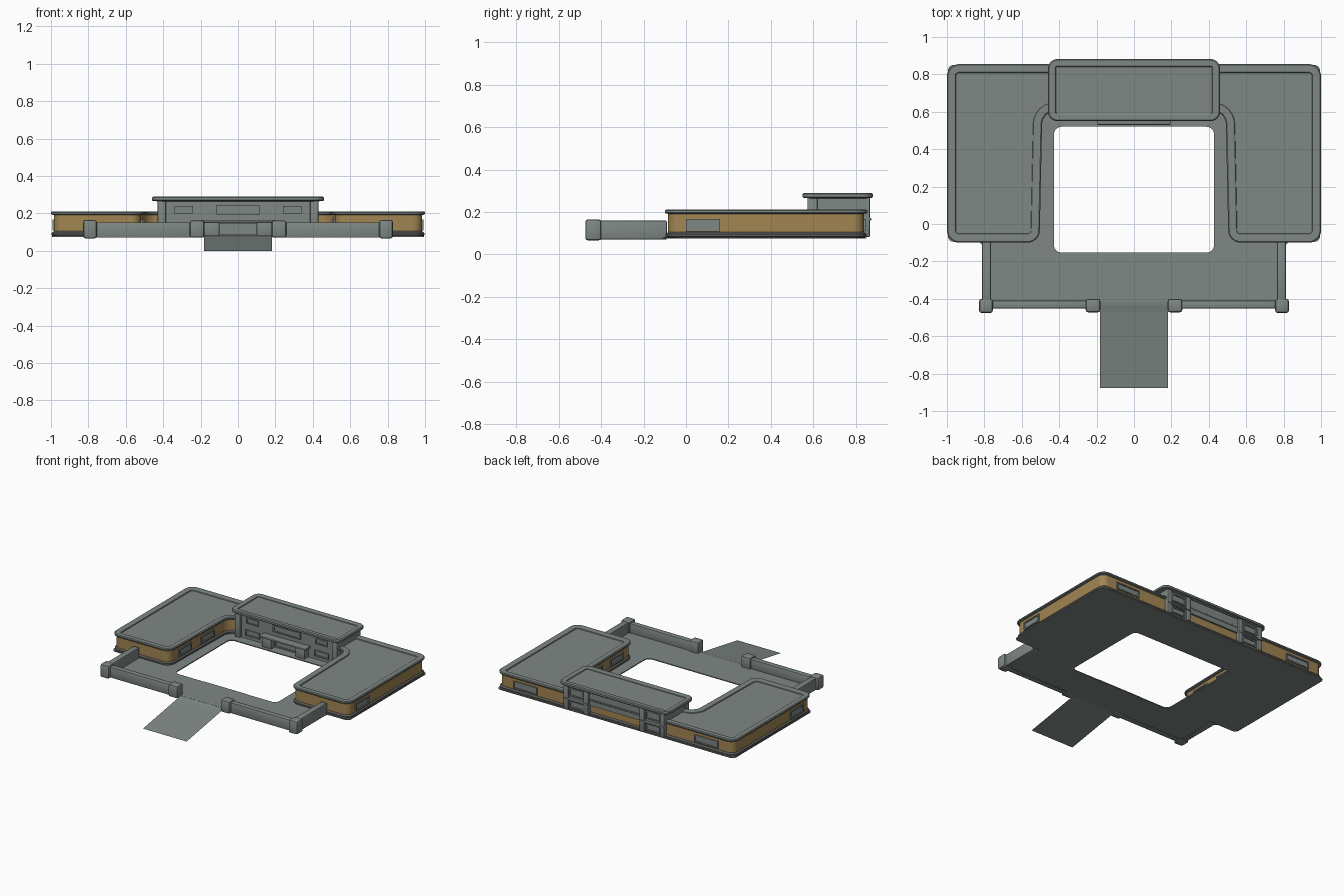
import bpy, bmesh
from mathutils import Vector

if "Cube" in bpy.data.objects:
    bpy.data.objects.remove(bpy.data.objects["Cube"])


def material(name, rgb):
    m = bpy.data.materials.new(name)
    m.diffuse_color = (*rgb, 1)
    m.use_nodes = True
    m.node_tree.nodes["Principled BSDF"].inputs["Base Color"].default_value = m.diffuse_color
    return m


GREY = material("grey stone", (0.21, 0.245, 0.23))
TAN = material("tan wall", (0.36, 0.235, 0.085))
DARK = material("dark plinth", (0.10, 0.10, 0.095))


def finish(name, bm, mat, smooth=True):
    bmesh.ops.recalc_face_normals(bm, faces=bm.faces)
    me = bpy.data.meshes.new(name)
    bm.to_mesh(me)
    bm.free()
    me.materials.append(mat)
    ob = bpy.data.objects.new(name, me)
    bpy.context.collection.objects.link(ob)
    if smooth:
        bpy.ops.object.select_all(action='DESELECT')
        ob.select_set(True)
        bpy.context.view_layer.objects.active = ob
        bpy.ops.object.shade_smooth_by_angle()
    return ob


def outline(points, r, d=0.0, steps=6):
    """Counter-clockwise outline with rounded corners, moved inwards by d."""
    P = [Vector(p) for p in points]
    out = []
    for i, p in enumerate(P):
        e1 = (p - P[i - 1]).normalized()
        e2 = (P[(i + 1) % len(P)] - p).normalized()
        n1, n2 = Vector((-e1.y, e1.x)), Vector((-e2.y, e2.x))
        s = 1 if e1.x * e2.y - e1.y * e2.x > 0 else -1
        c = p + (n1 + n2) / (1 + n1.dot(n2)) * r * s
        for k in range(steps + 1):
            out.append(c - n1.lerp(n2, k / steps).normalized() * s * (r - s * d))
    return out


def loft(name, points, r, profile, mat, bottom=False, top=False):
    """Sweep a profile of (inset, z) pairs around a rounded outline."""
    bm = bmesh.new()
    rings = [[bm.verts.new((v.x, v.y, z)) for v in outline(points, r, d)] for d, z in profile]
    n = len(rings[0])
    for a, b in zip(rings, rings[1:]):
        for i in range(n):
            j = (i + 1) % n
            bm.faces.new((a[i], a[j], b[j], b[i]))
    if bottom:
        bm.faces.new(rings[0][::-1])
    if top:
        bm.faces.new(rings[-1])
    return finish(name, bm, mat)


def box(name, x, y, z, mat, bevel=0.0):
    """Box from (min, max) pairs, optionally with rounded edges."""
    bm = bmesh.new()
    bmesh.ops.create_cube(bm, size=1)
    for v in bm.verts:
        v.co = [(lo + hi) / 2 + c * (hi - lo) for c, (lo, hi) in zip(v.co, (x, y, z))]
    if bevel:
        bmesh.ops.bevel(bm, geom=bm.edges[:], offset=bevel, segments=2, affect='EDGES', profile=0.5)
    return finish(name, bm, mat, bevel > 0)


def window(name, axis, pos, sign, centre, width, z0, z1):
    """Framed window plate on a wall facing sign * axis."""
    def part(label, u0, u1, a, b, depth):
        t = sorted((pos - sign * 0.004, pos + sign * depth))
        u = (centre + u0, centre + u1)
        x, y = (t, u) if axis == 'x' else (u, t)
        box(name + label, x, y, (a, b), GREY)
    w, f = width / 2, 0.009
    part("_pane", -w, w, z0, z1, 0.002)
    part("_sill", -w, w, z0, z0 + f, 0.009)
    part("_head", -w, w, z1 - f, z1, 0.009)
    part("_left_jamb", -w, -w + f, z0, z1, 0.009)
    part("_right_jamb", w - f, w, z0, z1, 0.009)


# U-shaped building: plinth, walls, parapet roof
U = [(1, .855), (-1, .855), (-1, -.1), (-.505, -.1), (-.49, .6), (.49, .6), (.505, -.1), (1, -.1)]
loft("plinth", U, .065, [(.012, .08), (.004, .084), (.004, .096), (.016, .105)], DARK)
loft("tan_walls", U, .065, [(.016, .1), (.016, .193)], TAN)
loft("main_roof", U, .065, [(.016, .191), (.003, .194), (0, .198), (0, .206), (.006, .211),
                            (.04, .211), (.046, .207), (.048, .2)], GREY, top=True)

# Floor slab with courtyard opening
bm = bmesh.new()
slab = [(.995, .85), (-.995, .85), (-.995, -.095), (-.81, -.095), (-.81, -.43),
        (.81, -.43), (.81, -.095), (.995, -.095)]
hole = [(.428, .52), (-.428, .52), (-.428, -.153), (.428, -.153)]
edges = []
for pts, r in ((slab, .03), (hole, .04)):
    vs = [bm.verts.new((p.x, p.y, .074)) for p in outline(pts, r)]
    edges += [bm.edges.new((vs[i - 1], vs[i])) for i in range(len(vs))]
bmesh.ops.triangle_fill(bm, use_beauty=True, edges=edges)
ext = bmesh.ops.extrude_face_region(bm, geom=bm.faces[:])
for v in ext['geom']:
    if isinstance(v, bmesh.types.BMVert):
        v.co.z = .081
finish("floor_slab", bm, GREY, False)

# Entrance ramp: sloping sheet and flat landing
bm = bmesh.new()
rows = [[bm.verts.new((x, y, z)) for x in (-.183, .183)]
        for y, z in ((-.878, 0), (-.47, .07), (-.42, .0825), (-.153, .0825))]
for a, b in zip(rows, rows[1:]):
    bm.faces.new((a[0], a[1], b[1], b[0]))
finish("entrance_ramp", bm, GREY, False)

# Front yard walls, posts and wing windows on both sides
for s, side in ((-1, "left"), (1, "right")):
    def span(a, b):
        return sorted((s * a, s * b))
    box(side + "_front_wall", span(.22, .79), (-.452, -.41), (.07, .152), GREY, .006)
    box(side + "_yard_wall", span(.765, .812), (-.43, -.09), (.07, .16), GREY, .006)
    box(side + "_corner_post", span(.755, .828), (-.475, -.4), (.066, .165), GREY, .012)
    box(side + "_gate_post", span(.18, .258), (-.472, -.4), (.07, .163), GREY, .012)
    window(side + "_outer_window", 'x', s * .984, s, .08, .16, .108, .168)
    window(side + "_inner_window_front", 'x', s * .516, -s, .1, .15, .112, .168)
    window(side + "_inner_window_back", 'x', s * .511, -s, .36, .16, .112, .168)
    window(side + "_back_window", 'y', .839, 1, s * .76, .2, .112, .168)

# Central block: body, raised roof
box("centre_upper_storey", (-.425, .425), (.59, .853), (.158, .27), GREY)
box("centre_lower_front", (-.425, .425), (.59, .63), (.08, .16), GREY)
C = [(.46, .882), (-.46, .882), (-.46, .55), (.46, .55)]
loft("centre_roof", C, .05, [(.035, .264), (.004, .267), (0, .271), (0, .284), (.006, .29),
                             (.034, .29), (.04, .286), (.042, .28)], GREY, bottom=True, top=True)

# Central block: windows, columns, ledges
window("centre_front_window", 'y', .59, -1, 0, .23, .195, .245)
window("centre_door", 'y', .59, -1, 0, .2, .085, .15)
box("balcony", (-.195, .195), (.53, .6), (.152, .166), GREY, .004)
for s, side in ((-1, "left"), (1, "right")):
    def span(a, b):
        return sorted((s * a, s * b))
    window(side + "_front_upper_window", 'y', .59, -1, s * .29, .1, .2, .24)
    window(side + "_front_lower_window", 'y', .59, -1, s * .29, .12, .105, .15)
    box(side + "_balcony_support", span(.1, .18), (.54, .6), (.08, .154), GREY, .006)
    box(side + "_front_column", span(.385, .43), (.572, .62), (.08, .268), GREY, .006)
    box(side + "_back_panel", span(.23, .42), (.8, .85), (.085, .16), GREY)
    for x in (.235, .405):
        box(side + "_back_column", span(x - .02, x + .02), (.82, .868), (.083, .268), GREY, .006)
    box(side + "_back_ledge", span(.22, .425), (.84, .874), (.16, .172), GREY, .004)
    window(side + "_back_upper_window", 'y', .853, 1, s * .32, .12, .19, .25)
    window(side + "_back_lower_window", 'y', .85, 1, s * .32, .12, .1, .15)
